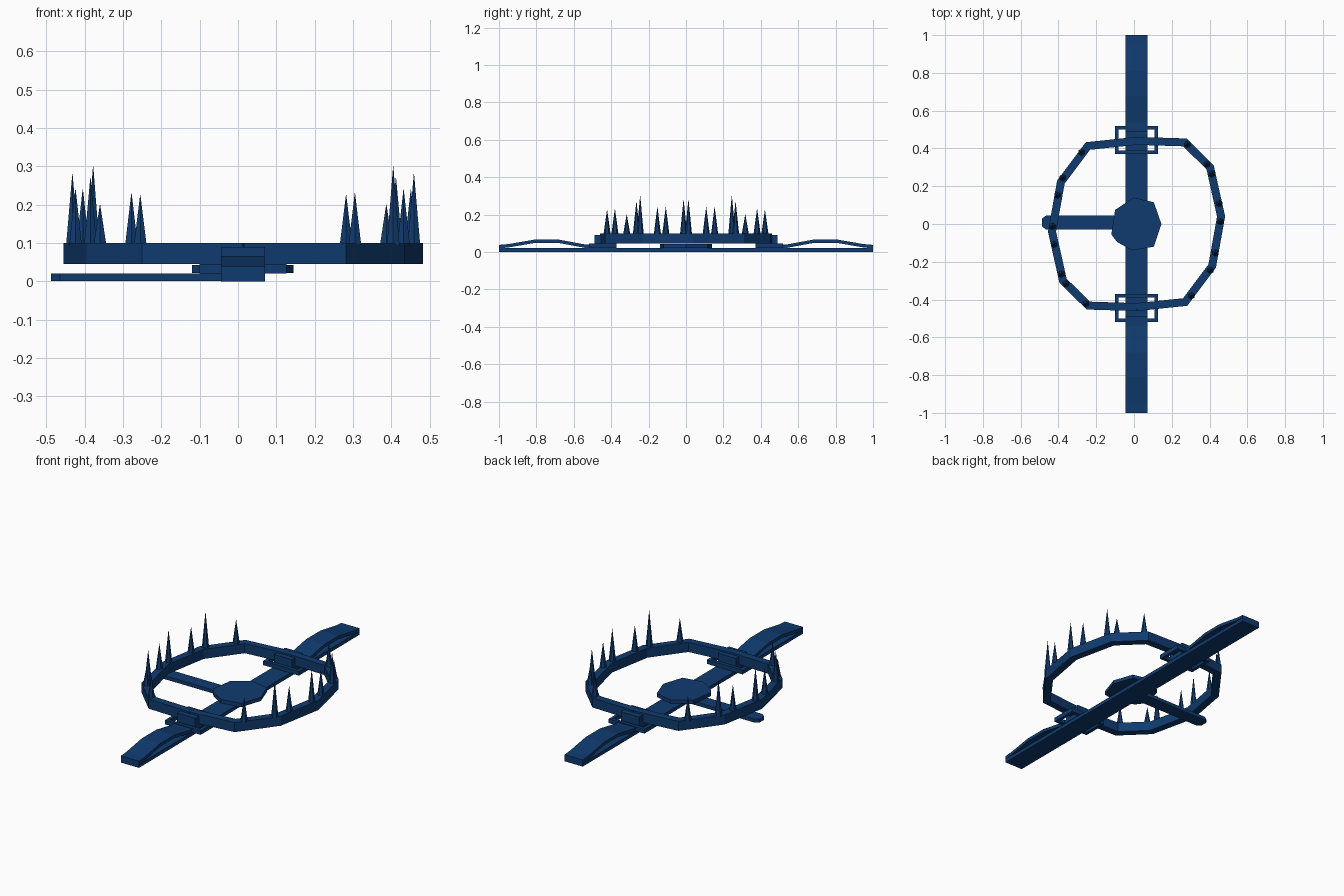
import bpy
import bmesh
from mathutils import Vector

cube = bpy.data.objects.get("Cube")
if cube:
    bpy.data.objects.remove(cube, do_unlink=True)

blue = bpy.data.materials.new("dark_blue_steel")
blue.use_nodes = True
COLOUR = (0.005, 0.044, 0.16, 1)
blue.diffuse_color = COLOUR
bsdf = blue.node_tree.nodes["Principled BSDF"]
bsdf.inputs["Base Color"].default_value = COLOUR

MID = 0.0135  # x of the plank's centre line, the pivot of the half-turn symmetry
HALF = 0.0575  # half width of the plank


def finish(bm, name):
    bmesh.ops.recalc_face_normals(bm, faces=bm.faces[:])
    mesh = bpy.data.meshes.new(name)
    bm.to_mesh(mesh)
    bm.free()
    mesh.materials.append(blue)
    obj = bpy.data.objects.new(name, mesh)
    bpy.context.collection.objects.link(obj)
    return obj


def extrude(name, points, direction):
    """Close a flat outline and extrude it into a solid."""
    bm = bmesh.new()
    face = bm.faces.new([bm.verts.new(p) for p in points])
    moved = bmesh.ops.extrude_face_region(bm, geom=[face], use_keep_orig=True)
    verts = [g for g in moved["geom"] if isinstance(g, bmesh.types.BMVert)]
    bmesh.ops.translate(bm, verts=verts, vec=direction)
    return finish(bm, name)


def plate(name, outline, low, high):
    return extrude(name, [(x, y, low) for x, y in outline], (0, 0, high - low))


def box(name, x0, x1, y0, y1, low, high):
    return plate(name, [(x0, y0), (x1, y0), (x1, y1), (x0, y1)], low, high)


def half_turn(x, y):
    return 2 * MID - x, -y


def sweep_flat(name, path, width, low, high, closed=False):
    """Bar of rectangular section following a flat path with mitred corners."""
    pts = [Vector(p) for p in path]
    count = len(pts)
    bm = bmesh.new()
    rings = []
    for i, p in enumerate(pts):
        before = pts[i - 1] if closed or i else p
        after = pts[(i + 1) % count] if closed or i < count - 1 else p
        dirs = [d.normalized() for d in (p - before, after - p) if d.length > 0]
        normals = [Vector((-d.y, d.x)) for d in dirs]
        mitre = sum(normals, Vector((0, 0))).normalized()
        side = mitre * (width / 2 / mitre.dot(normals[0]))
        rings.append([bm.verts.new((q.x, q.y, z)) for q, z in
                      ((p - side, low), (p + side, low), (p + side, high), (p - side, high))])
    for i in range(count if closed else count - 1):
        a, b = rings[i], rings[(i + 1) % count]
        for k in range(4):
            n = (k + 1) % 4
            bm.faces.new((a[k], a[n], b[n], b[k]))
    if not closed:
        bm.faces.new(rings[0])
        bm.faces.new(rings[-1])
    return finish(bm, name)


# Base plank and side arm
box("base_plank", MID - HALF, MID + HALF, -1, 1, 0, 0.02)
plate("side_arm", [(0, -0.03), (-0.465, -0.03), (-0.488, -0.012), (-0.488, 0.028),
                   (-0.465, 0.045), (0, 0.045)], 0.001, 0.021)

# Trigger pan
plate("trigger_pan", [(0, 0.14), (0.105, 0.115), (0.145, 0), (0.105, -0.12), (-0.01, -0.14),
                      (-0.09, -0.095), (-0.12, -0.055), (-0.1, 0.075)], 0.022, 0.043)

# Leaf springs, frames and hinge blocks at both ends
arch = [(1, 0.038), (0.95, 0.042), (0.81, 0.066), (0.68, 0.066), (0.54, 0.04), (0.38, 0.04)]
for end, sign in (("back", 1), ("front", -1)):
    profile = arch + [(y, z - 0.018) for y, z in reversed(arch)]
    extrude(end + "_leaf_spring", [(MID - HALF, sign * y, z) for y, z in profile],
            (2 * HALF, 0, 0))
    w, y0, y1 = 0.104, sign * 0.38, sign * 0.51
    sweep_flat(end + "_frame", [(MID - w, y0), (MID + w, y0), (MID + w, y1), (MID - w, y1)],
               0.019, 0.021, 0.045, closed=True)
    box(end + "_hinge_block", MID - HALF, MID + HALF, sign * 0.39, sign * 0.49, 0.03, 0.09)

# Jaws and their spikes, the left one being the right one turned half round
jaw = [(MID, 0.44), (-0.244, 0.413), (-0.387, 0.222), (-0.434, -0.04),
       (-0.376, -0.3), (-0.242, -0.432), (MID, -0.44)]
spikes = [(-0.278, 0.38, 0.23), (-0.378, 0.245, 0.3), (-0.405, 0.153, 0.24),
          (-0.432, -0.013, 0.28), (-0.424, -0.108, 0.24), (-0.385, -0.265, 0.27),
          (-0.36, -0.317, 0.2), (-0.255, -0.422, 0.225)]
for side in ("right", "left"):
    turn = half_turn if side == "left" else lambda x, y: (x, y)
    sweep_flat(side + "_jaw", [turn(x, y) for x, y in jaw], 0.042, 0.045, 0.1)
    bm = bmesh.new()
    for x, y, tip in spikes:
        made = bmesh.ops.create_cone(bm, cap_ends=True, segments=6, radius1=0.019,
                                     radius2=0.0005, depth=tip - 0.095)
        bmesh.ops.translate(bm, verts=made["verts"], vec=(*turn(x, y), (tip + 0.095) / 2))
    finish(bm, side + "_spikes")
